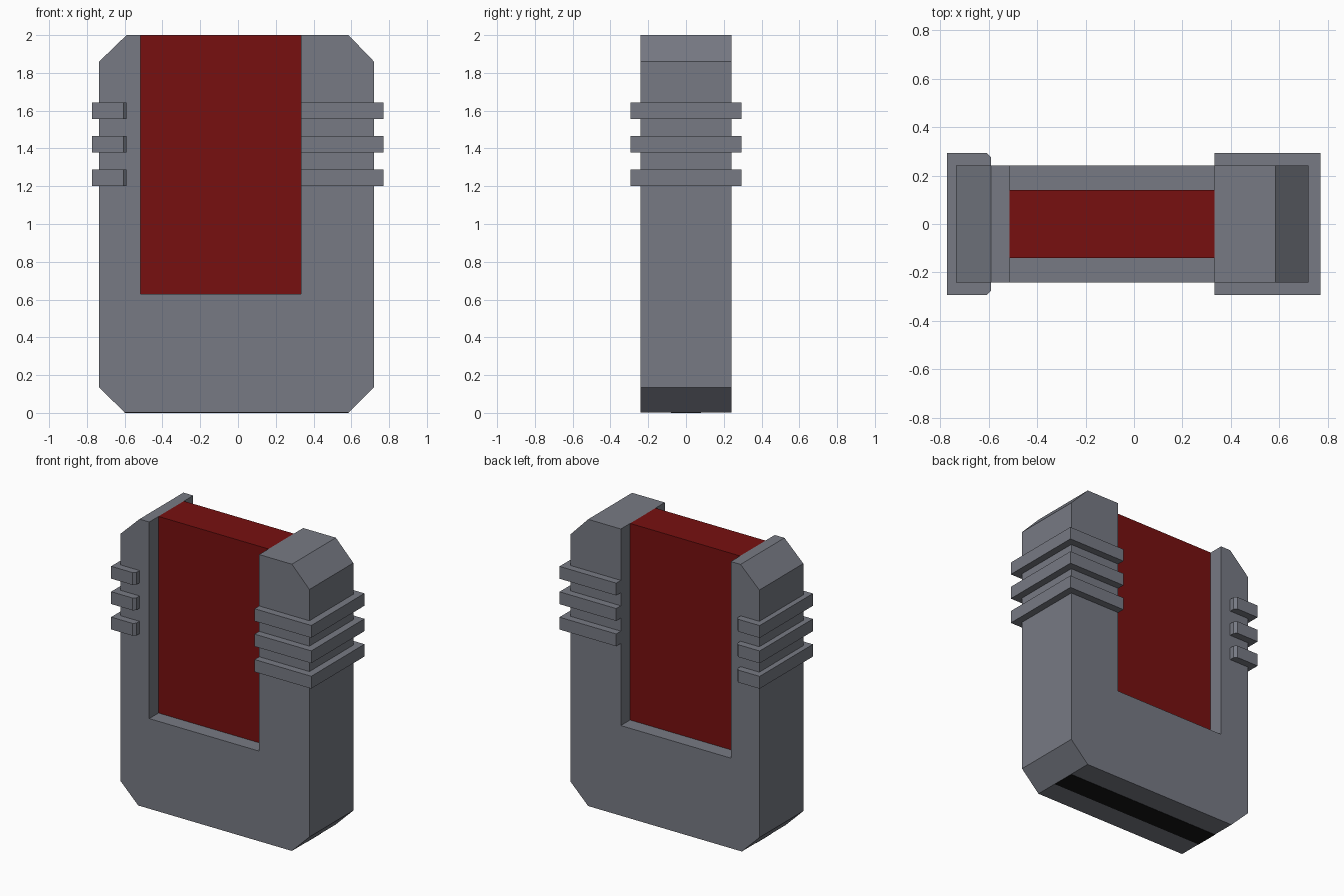
import bpy
import bmesh

cube = bpy.data.objects.get("Cube")
if cube:
    bpy.data.objects.remove(cube, do_unlink=True)


def material(name, rgb):
    m = bpy.data.materials.new(name)
    m.use_nodes = True
    m.diffuse_color = (*rgb, 1)
    m.node_tree.nodes["Principled BSDF"].inputs["Base Color"].default_value = (*rgb, 1)
    return m


grey = material("slate grey", (0.185, 0.195, 0.23))
red = material("deep red", (0.185, 0.005, 0.005))
black = material("black", (0.008, 0.008, 0.008))


def prism(name, outline, axis, low, high, mat):
    """Extrude an outline along y (outline in x, z) or z (outline in x, y)."""
    bm = bmesh.new()
    place = (lambda a, b: (a, low, b)) if axis == "y" else (lambda a, b: (a, b, low))
    face = bm.faces.new([bm.verts.new(place(a, b)) for a, b in outline])
    grown = bmesh.ops.extrude_face_region(bm, geom=[face])
    shift = (0, high - low, 0) if axis == "y" else (0, 0, high - low)
    bmesh.ops.translate(bm, vec=shift,
                        verts=[v for v in grown["geom"] if isinstance(v, bmesh.types.BMVert)])
    bmesh.ops.recalc_face_normals(bm, faces=bm.faces)
    mesh = bpy.data.meshes.new(name)
    bm.to_mesh(mesh)
    bm.free()
    mesh.materials.append(mat)
    obj = bpy.data.objects.new(name, mesh)
    bpy.context.collection.objects.link(obj)
    return obj


def rectangle(x0, x1, y0, y1):
    return [(x0, y0), (x1, y0), (x1, y1), (x0, y1)]


left, right = -0.735, 0.72
slot_left, slot_right, slot_floor = -0.515, 0.333, 0.63
half_depth, rib_depth = 0.242, 0.293
base = 0.002

# U-shaped housing with chamfered outer corners
housing = [(-0.6, base), (0.585, base), (right, 0.135), (right, 1.86), (0.585, 2),
           (slot_right, 2), (slot_right, slot_floor), (slot_left, slot_floor),
           (slot_left, 2), (-0.59, 2), (left, 1.86), (left, 0.135)]
prism("housing", housing, "y", -half_depth, half_depth, grey)

# Recessed panel filling the slot
prism("panel", rectangle(slot_left, slot_right, -0.14, 0.14), "z", slot_floor, 2, red)

# Dark strip under the base
prism("base_strip", rectangle(-0.6, 0.585, -0.08, 0.08), "z", 0, 0.006, black)

# Grip ribs around both arms; the narrow arm's ribs have clipped inner corners
narrow_rib = [(-0.773, -rib_depth), (-0.607, -rib_depth), (-0.59, -0.276),
              (-0.59, 0.276), (-0.607, rib_depth), (-0.773, rib_depth)]
wide_rib = rectangle(slot_right, 0.77, -rib_depth, rib_depth)
for i in range(3):
    z = 1.202 + i * 0.177
    prism(f"narrow_arm_rib_{i + 1}", narrow_rib, "z", z, z + 0.086, grey)
    prism(f"wide_arm_rib_{i + 1}", wide_rib, "z", z, z + 0.086, grey)
